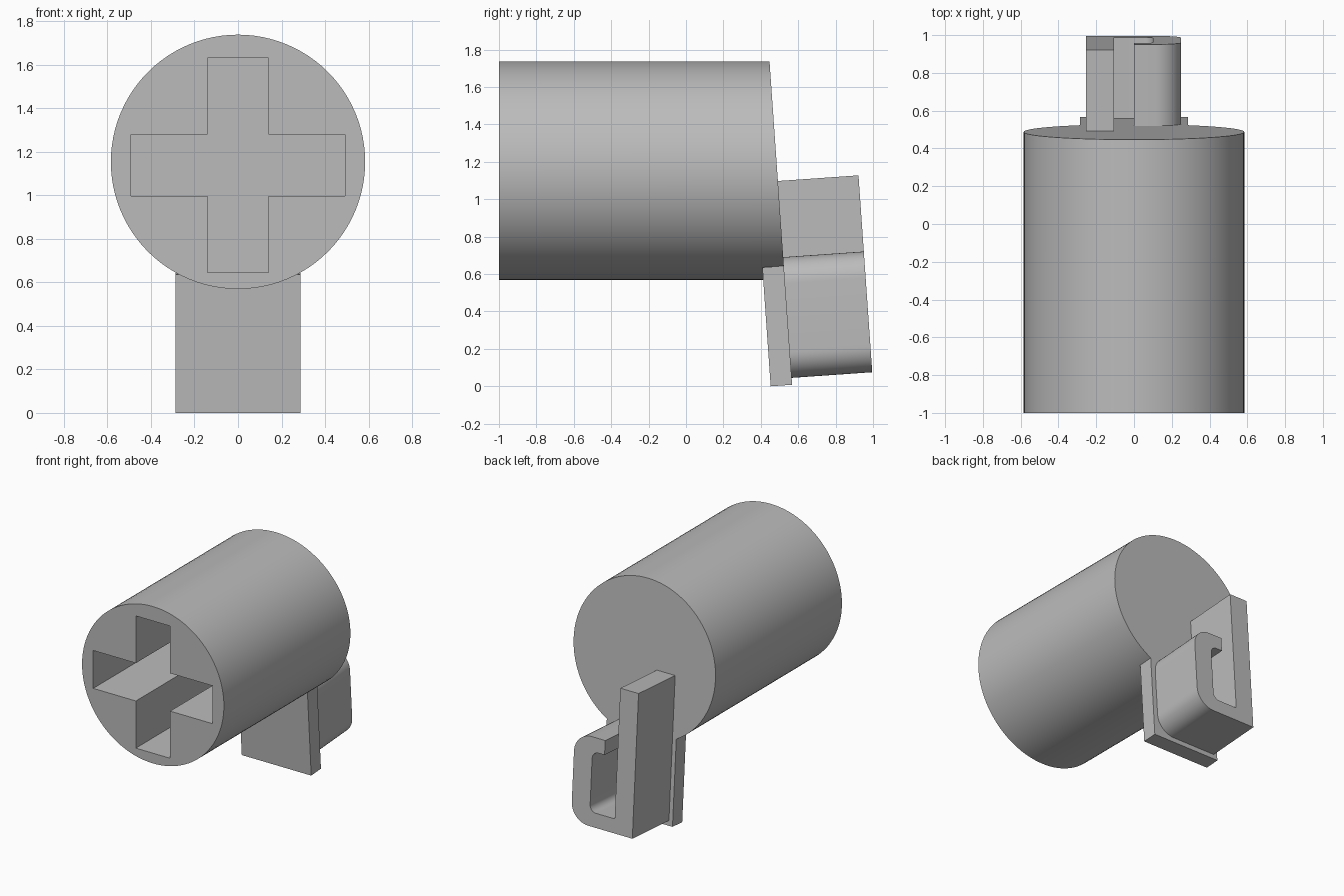
import bpy, bmesh, math
from mathutils import Matrix, Vector

if "Cube" in bpy.data.objects:
    bpy.data.objects.remove(bpy.data.objects["Cube"], do_unlink=True)

TILT = math.radians(4)      # lean of the rear face and everything mounted on it
REAR_Y = 0.568              # rear plane position at ground level
RADIUS, AXIS_Z = 0.584, 1.153

grey = bpy.data.materials.new("light grey")
grey.use_nodes = True
grey.diffuse_color = (0.5, 0.5, 0.5, 1)
grey.node_tree.nodes["Principled BSDF"].inputs["Base Color"].default_value = (0.5, 0.5, 0.5, 1)


def extrude_profile(name, points, y0, y1):
    """Prism from an x-z outline, running from y0 to y1."""
    bm = bmesh.new()
    face = bm.faces.new([bm.verts.new((x, y0, z)) for x, z in points])
    ext = bmesh.ops.extrude_face_region(bm, geom=[face])
    moved = [g for g in ext["geom"] if isinstance(g, bmesh.types.BMVert)]
    bmesh.ops.translate(bm, verts=moved, vec=(0, y1 - y0, 0))
    bmesh.ops.recalc_face_normals(bm, faces=bm.faces)
    mesh = bpy.data.meshes.new(name)
    bm.to_mesh(mesh)
    bm.free()
    mesh.materials.append(grey)
    obj = bpy.data.objects.new(name, mesh)
    bpy.context.collection.objects.link(obj)
    return obj


def arc(cx, cz, r, start, end, steps=12):
    angles = [math.radians(start + (end - start) * i / steps) for i in range(steps + 1)]
    return [(cx + r * math.cos(a), cz + r * math.sin(a)) for a in angles]


def select_only(obj):
    bpy.ops.object.select_all(action='DESELECT')
    obj.select_set(True)
    bpy.context.view_layer.objects.active = obj


def smooth(obj):
    select_only(obj)
    bpy.ops.object.shade_smooth_by_angle(angle=math.radians(30))


# Round barrel with a slanted rear face
barrel = extrude_profile("barrel", arc(0, AXIS_Z, RADIUS, 0, 360, 96)[:-1], -1, 0)
for v in barrel.data.vertices:
    if v.co.y > -0.5:
        v.co.y = REAR_Y - v.co.z * math.tan(TILT)

# Cross-shaped socket in the front
a, b = 0.141, 0.492
quarter = [(b, -a), (b, a), (a, a)]
cross = []
for k in range(4):
    turn = Matrix.Rotation(k * math.pi / 2, 2)
    cross += [tuple(turn @ Vector(p) + Vector((0, 1.137))) for p in quarter]
cutter = extrude_profile("socket_cutter", cross, -1.2, 0.2)
cutter.hide_render = True
cut = barrel.modifiers.new("socket", 'BOOLEAN')
cut.operation, cut.solver, cut.object = 'DIFFERENCE', 'EXACT', cutter
select_only(barrel)
bpy.ops.object.modifier_apply(modifier=cut.name)
bpy.data.objects.remove(cutter, do_unlink=True)
smooth(barrel)

# Flat plate hanging below the barrel, flush with its rear face
plate = extrude_profile("mounting_plate",
                        [(-0.286, 0.008), (0.286, 0.008), (0.286, 0.645), (-0.286, 0.645)],
                        -0.115, 0)

# Upright bar that curls round into an open hook
left, right, low, lip_top, bar_top = -0.255, 0.25, 0.045, 0.692, 1.1
side, wall, r_out, r_in = 0.15, 0.105, 0.14, 0.05
outline = [(left, bar_top), (left, low)]
outline += arc(right - r_out, low + r_out, r_out, -90, 0)
outline += arc(right - r_out, lip_top - r_out, r_out, 0, 90)
outline += [(0, lip_top), (0, lip_top - wall)]
outline += arc(right - side - r_in, lip_top - wall - r_in, r_in, 90, 0, 8)
outline += arc(right - side - r_in, low + wall + r_in, r_in, 0, -90, 8)
outline += [(left + side, low + wall), (left + side, bar_top)]
hook = extrude_profile("hook", outline, -0.01, 0.432)
smooth(hook)

# Lean the plate and hook to match the rear face
for obj in (plate, hook):
    obj.location.y = REAR_Y
    obj.rotation_euler.x = TILT
